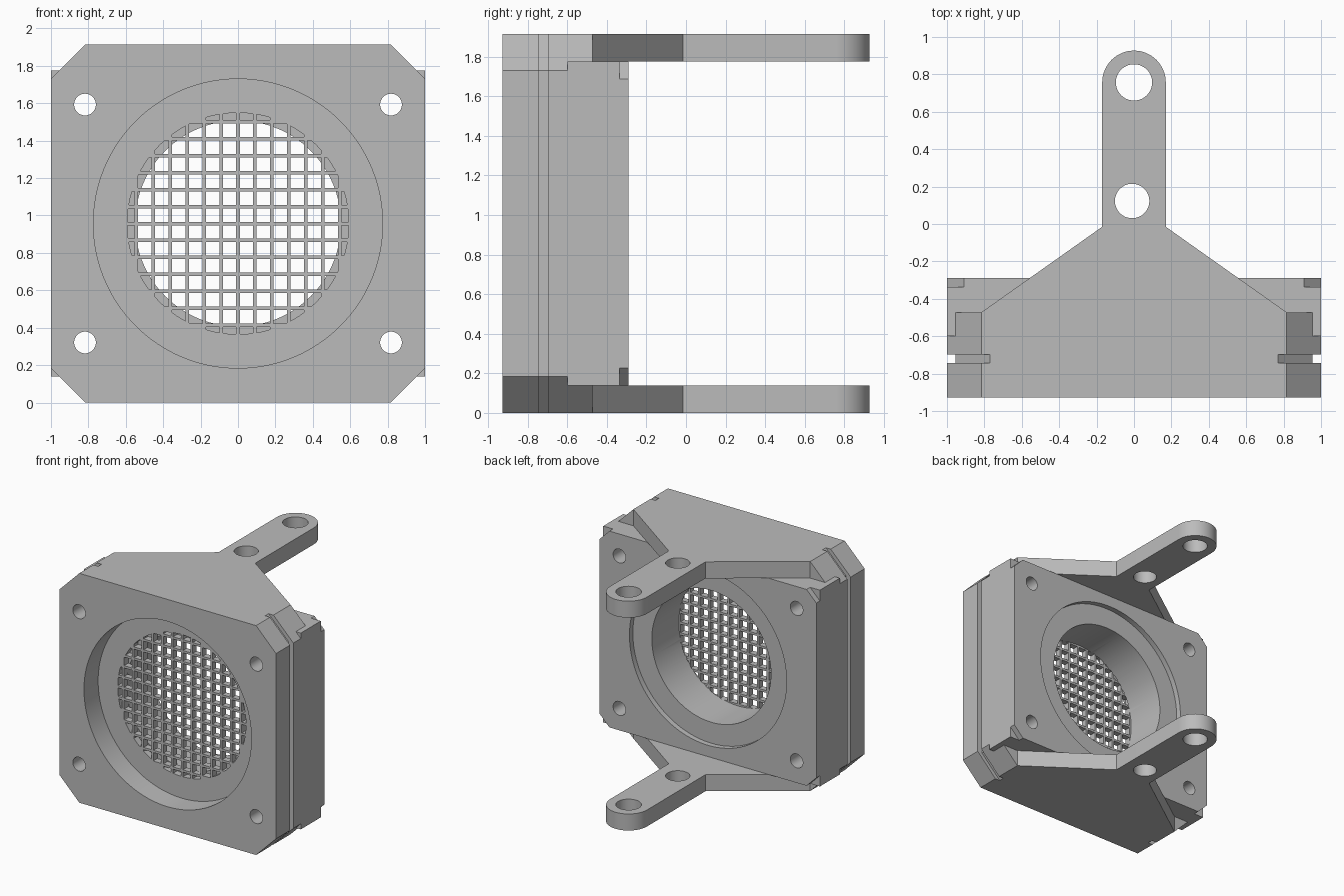
import bpy, bmesh, math

cube = bpy.data.objects.get("Cube")
if cube:
    bpy.data.objects.remove(cube, do_unlink=True)

H = 1.914            # overall height
MID = H / 2
FRONT, STEP, LIP, BACK = -0.927, -0.472, -0.337, -0.29
PLATE = 0.138        # thickness of the bracket plates
GRILLE_FRONT, GRILLE_BACK = -0.74, -0.69

grey = bpy.data.materials.new("plain_grey")
grey.use_nodes = True
colour = (0.5, 0.5, 0.5, 1)
grey.diffuse_color = colour
grey.node_tree.nodes["Principled BSDF"].inputs["Base Color"].default_value = colour


def circle(x, y, r, n=96):
    return [(x + r * math.cos(2 * math.pi * i / n),
             y + r * math.sin(2 * math.pi * i / n)) for i in range(n)]


def octagon(hx, hz, c):
    """Rectangle about the body centre with chamfered corners."""
    quarter = [(hx, hz - c), (hx - c, hz)]
    right = [(x, -z) for x, z in reversed(quarter)] + quarter
    return [(x, MID + z) for x, z in right + [(-x, z) for x, z in reversed(right)]]


def add_prism(bm, points, axis, lo, hi):
    def ring(t):
        return [bm.verts.new((u, t, v) if axis == "y" else (u, v, t)) for u, v in points]
    a, b = ring(lo), ring(hi)
    bm.faces.new(a)
    bm.faces.new(b)
    for i in range(len(a)):
        j = (i + 1) % len(a)
        bm.faces.new((a[i], a[j], b[j], b[i]))


def solid(name, *prisms):
    bm = bmesh.new()
    for prism in prisms:
        add_prism(bm, *prism)
    bmesh.ops.recalc_face_normals(bm, faces=bm.faces)
    mesh = bpy.data.meshes.new(name)
    bm.to_mesh(mesh)
    bm.free()
    mesh.materials.append(grey)
    ob = bpy.data.objects.new(name, mesh)
    bpy.context.collection.objects.link(ob)
    return ob


def combine(target, other, operation):
    mod = target.modifiers.new("combine", "BOOLEAN")
    mod.operation, mod.solver, mod.object = operation, "EXACT", other
    bpy.ops.object.select_all(action="DESELECT")
    bpy.context.view_layer.objects.active = target
    target.select_set(True)
    bpy.ops.object.modifier_apply(modifier=mod.name)
    bpy.data.objects.remove(other, do_unlink=True)


# Housing: chamfered block, square rear section and chamfered rear lip
housing = solid("fan_housing", (octagon(1, MID, 0.184), "y", FRONT, STEP))
combine(housing, solid("rear_section", (octagon(1, MID - PLATE, 0.0001), "y", -0.6, LIP)), "UNION")
combine(housing, solid("rear_lip", (octagon(1, MID - PLATE, 0.09), "y", -0.6, BACK)), "UNION")

# Bracket plates with rounded arms at top and bottom
tip = [(0.17 * math.cos(math.pi * i / 32), 0.757 + 0.17 * math.sin(math.pi * i / 32))
       for i in range(33)]
outline = [(-0.816, -0.6), (0.816, -0.6), (0.816, STEP), (0.17, -0.015)] + tip \
    + [(-0.17, -0.015), (-0.816, STEP)]
for name, low in (("top_bracket", H - PLATE), ("bottom_bracket", 0)):
    combine(housing, solid(name, (outline, "z", low, low + PLATE)), "UNION")

# Arm holes
combine(housing, solid("arm_holes",
                       (circle(0, 0.757, 0.097, 64), "z", -0.1, H + 0.1),
                       (circle(-0.01, 0.123, 0.092, 64), "z", -0.1, H + 0.1)), "DIFFERENCE")

# Corner screw holes
combine(housing, solid("screw_holes", *[
    (circle(sx * 0.818, MID + sz * 0.636, 0.058, 48), "y", -1.1, 0)
    for sx in (-1, 1) for sz in (-1, 1)]), "DIFFERENCE")

# Side grooves following the chamfered corners
groove = [(0.771, H), (0.955, H - 0.184), (0.955, 0.184), (0.771, 0),
          (0.771, -0.1), (1.1, -0.1), (1.1, H + 0.1), (0.771, H + 0.1)]
combine(housing, solid("grooves", *[
    ([(s * x, z) for x, z in groove], "y", -0.743, -0.698) for s in (-1, 1)]), "DIFFERENCE")

# Front recess, main bore and shallow rear step
for name, radius, lo, hi in (("front_recess", 0.773, -1.1, GRILLE_FRONT),
                             ("bore", 0.55, GRILLE_BACK, 0),
                             ("rear_step", 0.725, BACK - 0.045, 0)):
    combine(housing, solid(name, (circle(0, MID, radius, 128), "y", lo, hi)), "DIFFERENCE")

# Grille openings: square cells trimmed to a circle
PITCH, BAR = 0.0905, 0.019
cells = []
for i in range(-7, 7):
    for k in range(-7, 7):
        x0, x1 = i * PITCH + BAR / 2, (i + 1) * PITCH - BAR / 2
        z0, z1 = k * PITCH + BAR / 2, (k + 1) * PITCH - BAR / 2
        nearest = math.hypot(min(abs(x0), abs(x1)), min(abs(z0), abs(z1)))
        if nearest < 0.58:
            cells.append(([(x0, MID + z0), (x1, MID + z0), (x1, MID + z1), (x0, MID + z1)],
                          "y", -0.8, GRILLE_BACK + 0.005))
openings = solid("grille_openings", *cells)
combine(openings, solid("grille_limit", (circle(0, MID, 0.592, 128), "y", -0.9, -0.6)), "INTERSECT")
combine(housing, openings, "DIFFERENCE")

# Smooth the round walls, keep the edges crisp
bpy.ops.object.select_all(action="DESELECT")
housing.select_set(True)
bpy.context.view_layer.objects.active = housing
bpy.ops.object.shade_smooth_by_angle(angle=math.radians(25))
